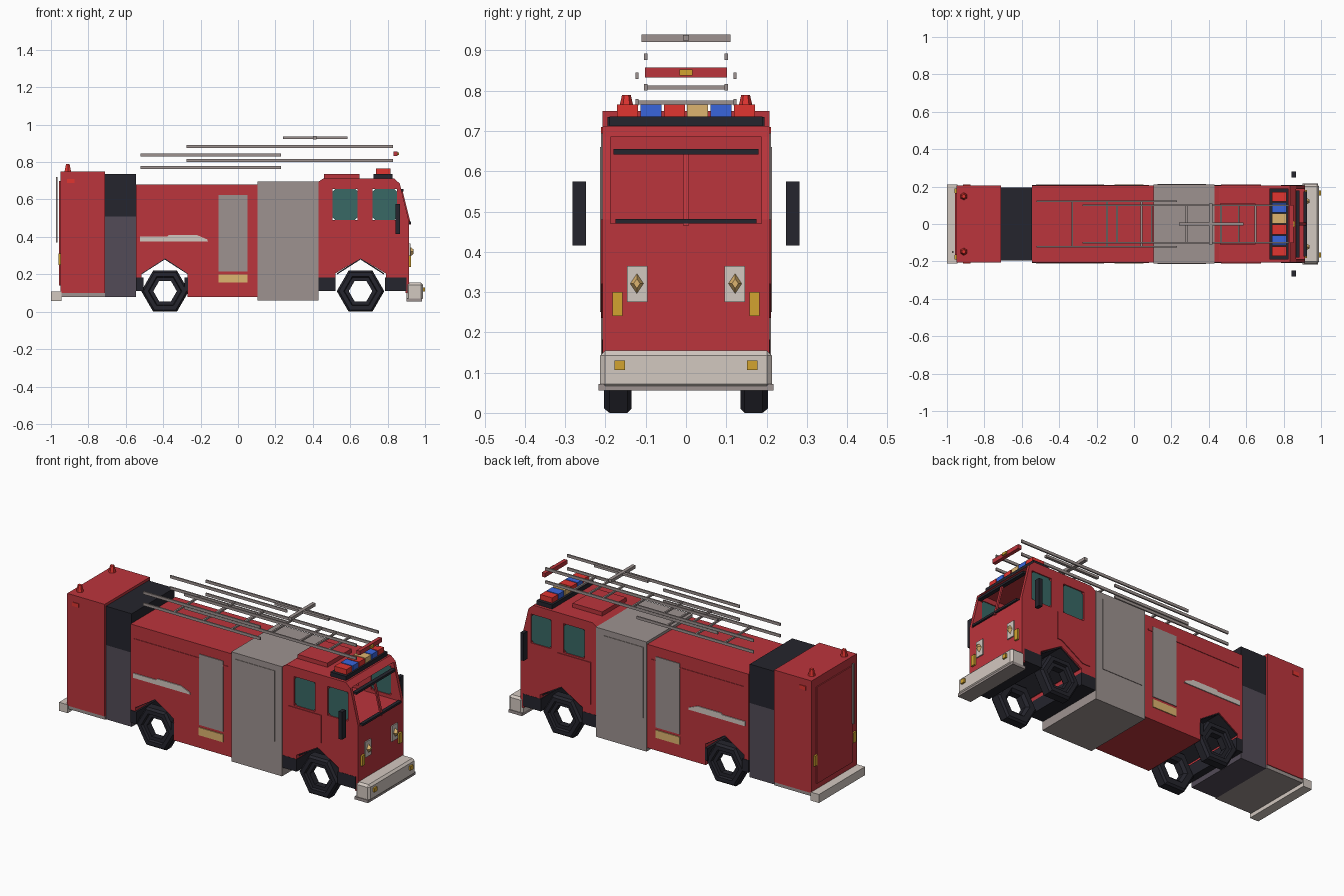
import bpy, bmesh, math
from mathutils import Vector

if "Cube" in bpy.data.objects:
    bpy.data.objects.remove(bpy.data.objects["Cube"])

COLORS = {
    "red": (0.50, 0.035, 0.045), "bright_red": (0.75, 0.035, 0.03), "dark": (0.018, 0.018, 0.026),
    "charcoal": (0.085, 0.07, 0.095), "grey": (0.34, 0.29, 0.28), "cream": (0.65, 0.58, 0.53),
    "yellow": (0.65, 0.37, 0.03), "tan": (0.73, 0.46, 0.16), "blue": (0.04, 0.13, 0.72),
    "glass": (0.04, 0.14, 0.13),
}
MATS = {}
for key, c in COLORS.items():
    MATS[key] = bpy.data.materials.new(key)
    MATS[key].diffuse_color = (*c, 1)


def finish(name, bm, mat):
    bmesh.ops.recalc_face_normals(bm, faces=bm.faces)
    me = bpy.data.meshes.new(name)
    bm.to_mesh(me)
    bm.free()
    ob = bpy.data.objects.new(name, me)
    bpy.context.collection.objects.link(ob)
    me.materials.append(MATS[mat])
    return ob


def box(name, x, y, z, mat, bevel=0):
    """Box from (min, max) ranges."""
    bm = bmesh.new()
    bmesh.ops.create_cube(bm, size=1)
    for v in bm.verts:
        v.co = Vector([r[0] if c < 0 else r[1] for c, r in zip(v.co, (x, y, z))])
    ob = finish(name, bm, mat)
    if bevel:
        m = ob.modifiers.new("bevel", "BEVEL")
        m.width, m.segments = bevel, 1
    return ob


def pair(name, x, y, z, mat):
    """Box mirrored to both sides of the truck."""
    box(name + "_left", x, y, z, mat)
    box(name + "_right", x, (-y[1], -y[0]), z, mat)


def prism(name, pts, y, mat):
    """Side profile (x, z) extruded across y."""
    bm = bmesh.new()
    f = bm.faces.new([bm.verts.new((px, y[0], pz)) for px, pz in pts])
    r = bmesh.ops.extrude_face_region(bm, geom=[f])
    for v in r["geom"]:
        if isinstance(v, bmesh.types.BMVert):
            v.co.y = y[1]
    return finish(name, bm, mat)


def cone(name, loc, r1, r2, depth, sides, mat, axis="z", scale=(1, 1, 1)):
    bm = bmesh.new()
    bmesh.ops.create_cone(bm, cap_ends=True, segments=sides, radius1=r1, radius2=r2, depth=depth)
    for v in bm.verts:
        p = Vector((v.co.z, v.co.y, v.co.x)) if axis == "x" else v.co.copy()
        v.co = Vector(a * s for a, s in zip(p, scale)) + Vector(loc)
    return finish(name, bm, mat)


def cut(ob, cutter):
    m = ob.modifiers.new("cut", "BOOLEAN")
    m.operation, m.object, m.solver = "DIFFERENCE", cutter, "EXACT"
    cutter.hide_render = True
    bpy.context.view_layer.objects.active = ob
    bpy.ops.object.modifier_apply(modifier=m.name)
    bpy.data.objects.remove(cutter)


# Body sections
box("rear_block", (-0.95, -0.71), (-0.207, 0.207), (0.10, 0.75), "red")
box("rear_sill", (-0.95, -0.71), (-0.203, 0.203), (0.08, 0.10), "grey")
box("gap_lower", (-0.71, -0.545), (-0.195, 0.195), (0.08, 0.51), "charcoal")
box("gap_upper", (-0.71, -0.545), (-0.195, 0.195), (0.51, 0.735), "dark")
prism("middle_body", [(-0.545, 0.18), (-0.515, 0.18), (-0.515, 0.205), (-0.39, 0.285), (-0.27, 0.205),
                      (-0.27, 0.08), (0.105, 0.08), (0.105, 0.68), (-0.545, 0.68)], (-0.205, 0.205), "red")
box("shutter_section", (0.105, 0.43), (-0.211, 0.211), (0.06, 0.695), "grey")
pair("shutter_panel", (0.125, 0.385), (0.210, 0.214), (0.25, 0.66), "grey")

# Hollow cab with open windscreen and side window openings
cab = prism("cab", [(0.43, 0.18), (0.52, 0.18), (0.52, 0.205), (0.655, 0.285), (0.79, 0.205), (0.79, 0.18),
                    (0.895, 0.18), (0.895, 0.10), (0.915, 0.10), (0.915, 0.48), (0.865, 0.685), (0.835, 0.712),
                    (0.455, 0.712), (0.43, 0.695)], (-0.207, 0.207), "red")
cut(cab, box("cavity", (0.46, 1.0), (-0.188, 0.188), (0.47, 0.685), "red"))
for i, (x0, x1) in enumerate([(0.505, 0.64), (0.72, 0.85)]):
    cut(cab, box("window_hole", (x0, x1), (-0.3, 0.3), (0.49, 0.657), "red"))
    c = 0.015
    pane = [(x0, 0.49 + c), (x0 + c, 0.49), (x1 - c, 0.49), (x1, 0.49 + c),
            (x1, 0.657 - c), (x1 - c, 0.657), (x0 + c, 0.657), (x0, 0.657 - c)]
    for side in (-1, 1):
        prism(f"side_window_{i}_{side}", pane, (side * 0.193, side * 0.201), "glass")
for side in (-1, 1):
    prism(f"rear_door_lower_{side}", [(0.465, 0.235), (0.515, 0.235), (0.655, 0.32), (0.68, 0.32),
                                      (0.68, 0.48), (0.465, 0.48)], (side * 0.206, side * 0.211), "red")

# Windscreen pillar, sun visor, dashboard strip
prism("windscreen_pillar", [(0.915, 0.465), (0.925, 0.465), (0.88, 0.645), (0.87, 0.645)], (-0.008, 0.008), "red")
box("sun_visor", (0.862, 0.885), (-0.18, 0.18), (0.642, 0.655), "dark")
box("wiper_strip", (0.905, 0.925), (-0.175, 0.175), (0.470, 0.482), "dark")
pair("mirror", (0.843, 0.865), (0.248, 0.282), (0.415, 0.575), "dark")

# Wheel arch liners and mud flaps
for label, cx in (("rear", -0.392), ("front", 0.655)):
    prism(label + "_arch_liner", [(cx - 0.125, 0.199), (cx, 0.279), (cx + 0.125, 0.199), (cx + 0.125, 0.207),
                                  (cx, 0.287), (cx - 0.125, 0.207)], (-0.2, 0.2), "dark")
for i, xs in enumerate([(-0.545, -0.505), (-0.285, -0.266), (0.43, 0.522), (0.785, 0.90)]):
    box(f"mud_flap_{i}", xs, (-0.208, 0.208), (0.11, 0.182), "dark")

# Six sided ring wheels
SECTION = [(0.063, 0.15), (0.063, 0.188), (0.085, 0.188), (0.09, 0.203), (0.115, 0.203), (0.127, 0.19),
           (0.127, 0.145), (0.115, 0.135), (0.08, 0.135)]
for label, cx in (("rear", -0.39), ("front", 0.655)):
    for side in (-1, 1):
        bm = bmesh.new()
        rings = [[bm.verts.new((cx + r * math.cos(k * math.pi / 3), side * y, 0.11 + r * math.sin(k * math.pi / 3)))
                  for r, y in SECTION] for k in range(6)]
        n = len(SECTION)
        for k in range(6):
            a, b = rings[k], rings[(k + 1) % 6]
            for j in range(n):
                bm.faces.new((a[j], a[(j + 1) % n], b[(j + 1) % n], b[j]))
        finish(f"{label}_wheel_{side}", bm, "dark")

# Side panels
pair("side_locker", (-0.105, 0.05), (0.204, 0.209), (0.215, 0.625), "grey")
pair("side_step", (-0.105, 0.05), (0.204, 0.210), (0.155, 0.20), "tan")
pair("side_rail", (-0.52, 0.08), (0.204, 0.208), (0.595, 0.602), "red")
for side in (-1, 1):
    prism(f"side_stripe_{side}", [(-0.525, 0.375), (-0.16, 0.375), (-0.165, 0.387), (-0.22, 0.41), (-0.37, 0.41),
                                  (-0.38, 0.402), (-0.525, 0.402)], (side * 0.204, side * 0.210), "cream")

# Bumpers
box("front_bumper", (0.90, 0.99), (-0.213, 0.213), (0.06, 0.155), "cream", 0.012)
box("front_bumper_lip", (0.90, 0.985), (-0.217, 0.217), (0.055, 0.072), "grey")
pair("bumper_lamp", (0.985, 1.0), (0.152, 0.178), (0.107, 0.13), "yellow")
box("rear_bumper", (-1.0, -0.945), (-0.211, 0.211), (0.058, 0.107), "cream")

# Front and rear lamps
pair("headlight_plate", (0.91, 0.922), (0.096, 0.147), (0.275, 0.365), "cream")
pair("indicator", (0.91, 0.926), (0.158, 0.183), (0.24, 0.30), "yellow")
for side in (-1, 1):
    cone(f"headlight_{side}", (0.929, side * 0.122, 0.321), 0.018, 0.008, 0.02, 4, "tan", "x", (1, 1, 1.5))
    cone(f"beacon_{side}", (-0.91, side * 0.148, 0.769), 0.02, 0.011, 0.04, 6, "bright_red")
pair("rear_lamp", (-0.96, -0.945), (0.165, 0.19), (0.25, 0.31), "yellow")
pair("rear_side_lamp", (-0.915, -0.875), (0.205, 0.211), (0.688, 0.71), "bright_red")

# Rear door and grab rail
box("rear_door", (-0.956, -0.948), (-0.165, 0.165), (0.14, 0.70), "red")
box("rear_grab_rail", (-0.972, -0.964), (-0.155, -0.145), (0.37, 0.72), "grey")

# Roof hatch and light bar
box("roof_hatch", (0.46, 0.65), (-0.11, 0.11), (0.71, 0.736), "red")
box("light_bar_base", (0.725, 0.825), (-0.19, 0.19), (0.71, 0.736), "dark")
for i, col in enumerate(["bright_red", "blue", "bright_red", "tan", "blue", "bright_red"]):
    y = (i - 2.5) * 0.058
    box(f"light_bar_lamp_{i}", (0.738, 0.815), (y - 0.026, y + 0.026), (0.733, 0.766), col)


# Two stage ladder carried above the roof
def ladder(name, x0, x1, y, zs, rungs):
    for i, z in enumerate(zs):
        pair(f"{name}_rail_{i}", (x0, x1), (y - 0.004, y + 0.004), (z - 0.008, z + 0.008), "grey")
    for i, x in enumerate(rungs):
        box(f"{name}_rung_{i}", (x - 0.005, x + 0.005), (-y, y), (zs[0] - 0.005, zs[0] + 0.005), "grey")


ladder("lower_ladder", -0.52, 0.23, 0.122, (0.771, 0.837), [-0.33, -0.145, 0.04])
ladder("upper_ladder", -0.275, 0.83, 0.1, (0.808, 0.884), [-0.09, 0.095, 0.28, 0.465, 0.56, 0.65])
box("top_pole", (0.24, 0.585), (-0.008, 0.008), (0.924, 0.938), "grey")
box("top_crossbar", (0.40, 0.42), (-0.11, 0.11), (0.921, 0.939), "grey")
box("ladder_end_bar", (0.832, 0.853), (-0.102, 0.102), (0.833, 0.857), "red")
box("ladder_end_lamp", (0.85, 0.862), (-0.016, 0.016), (0.838, 0.852), "yellow")

for m in bpy.data.materials:
    if m.users and not m.is_grease_pencil:
        m.use_nodes = True
        m.node_tree.nodes["Principled BSDF"].inputs["Base Color"].default_value = m.diffuse_color
